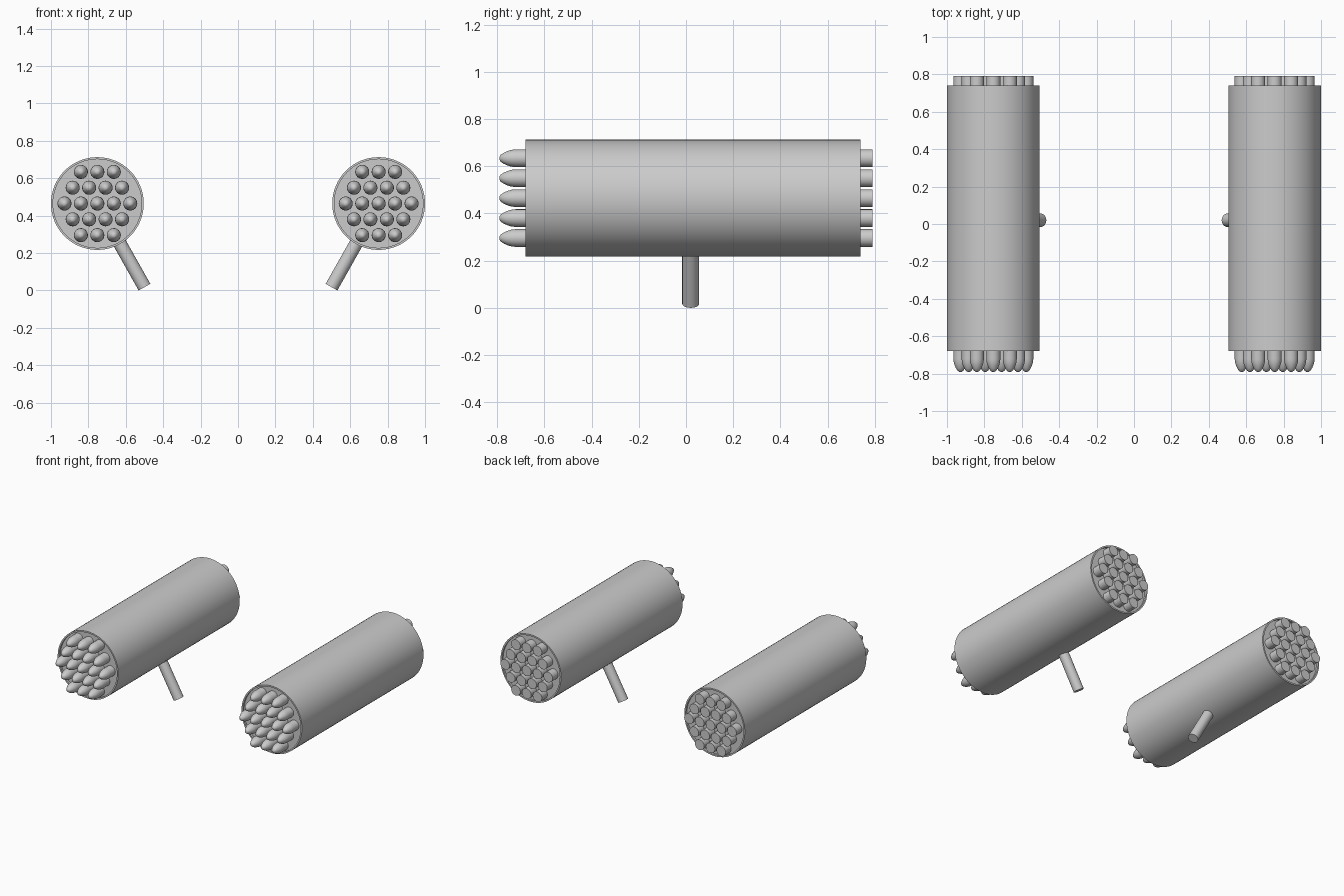
import bpy, bmesh
from math import cos, sin, pi, radians
from mathutils import Vector

if "Cube" in bpy.data.objects:
    bpy.data.objects.remove(bpy.data.objects["Cube"])

POD_X, POD_Z = 0.752, 0.465


def lathe_y(bm, profile, cx, cz, sides):
    """Revolve (radius, y) points around an axis parallel to y; close both ends."""
    rings = []
    for r, y in profile:
        rings.append([bm.verts.new((cx + r * cos(2 * pi * i / sides), y,
                                    cz + r * sin(2 * pi * i / sides)))
                      for i in range(sides)])
    for a, b in zip(rings, rings[1:]):
        for i in range(sides):
            j = (i + 1) % sides
            bm.faces.new((a[i], a[j], b[j], b[i]))
    bm.faces.new(rings[0])
    bm.faces.new(rings[-1])


def finish(bm, name):
    """Turn the bmesh into a smooth object mirrored to the other side."""
    bmesh.ops.recalc_face_normals(bm, faces=bm.faces)
    mesh = bpy.data.meshes.new(name)
    bm.to_mesh(mesh)
    bm.free()
    obj = bpy.data.objects.new(name, mesh)
    bpy.context.collection.objects.link(obj)
    bpy.ops.object.select_all(action='DESELECT')
    obj.select_set(True)
    bpy.context.view_layer.objects.active = obj
    bpy.ops.object.shade_smooth_by_angle(angle=radians(35))
    mirror = obj.modifiers.new("mirror", 'MIRROR')
    mirror.use_mirror_merge = False
    return obj


# Pod casing with a thin rim around each slightly recessed end plate
bm = bmesh.new()
lathe_y(bm, [(0.237, -0.665), (0.237, -0.68), (0.248, -0.68),
             (0.248, 0.74), (0.237, 0.74), (0.237, 0.725)], POD_X, POD_Z, 64)
finish(bm, "pod_casing")

# Nineteen rockets in rows of 3-4-5-4-3, rounded noses in front, flat tails
rocket = [(0.007, -0.79), (0.015, -0.785), (0.024, -0.771), (0.031, -0.755),
          (0.0355, -0.74), (0.0375, -0.722), (0.0375, 0.79)]
bm = bmesh.new()
for row in range(-2, 3):
    count = 5 - abs(row)
    for k in range(count):
        x = POD_X + (k - (count - 1) / 2) * 0.088
        lathe_y(bm, rocket, x, POD_Z + row * 0.0845, 24)
finish(bm, "rockets")

# Slanted mounting strut pointing at the pod's axis
foot = Vector((0.5, 0.02, 0.018))
axis = (Vector((POD_X, 0.02, POD_Z)) - foot).normalized()
length = 0.29
bm = bmesh.new()
bmesh.ops.create_cone(bm, cap_ends=True, segments=24, radius1=0.036,
                      radius2=0.036, depth=length)
bmesh.ops.rotate(bm, verts=bm.verts,
                 matrix=Vector((0, 0, 1)).rotation_difference(axis).to_matrix())
bmesh.ops.translate(bm, verts=bm.verts, vec=foot + axis * length / 2)
finish(bm, "mounting_strut")
